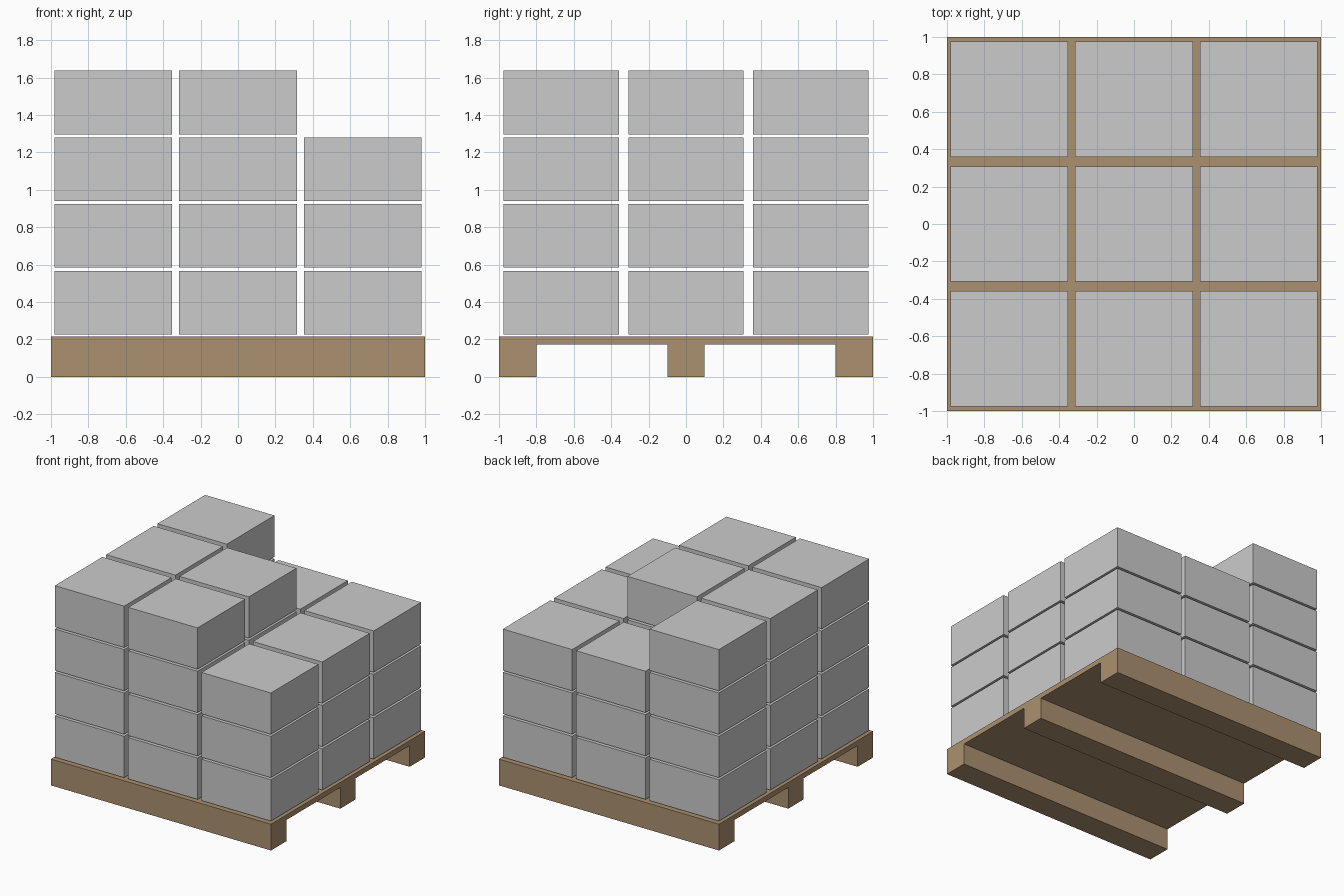
import bpy

if "Cube" in bpy.data.objects:
    bpy.data.objects.remove(bpy.data.objects["Cube"])

PITCH = 0.667                      # spacing of the box grid in x and y
BOX = (0.63, 0.617, 0.34)          # size of one box
BASE_Z, STEP_Z = 0.227, 0.3565     # bottom of first layer, layer spacing
# boxes per stack: rows from front to back, columns from left to right
STACKS = [(4, 4, 3),
          (4, 4, 3),
          (4, 3, 3)]


def mesh_object(name, verts, faces):
    mesh = bpy.data.meshes.new(name)
    mesh.from_pydata(verts, [], faces)
    obj = bpy.data.objects.new(name, mesh)
    bpy.context.collection.objects.link(obj)
    return obj


def extrude_x(name, profile, x0, x1):
    """Prism along x from a counter-clockwise (y, z) profile."""
    n = len(profile)
    verts = [(x, y, z) for x in (x0, x1) for y, z in profile]
    faces = [tuple(reversed(range(n))), tuple(range(n, 2 * n))]
    faces += [(i, (i + 1) % n, (i + 1) % n + n, i + n) for i in range(n)]
    return mesh_object(name, verts, faces)


# pallet: deck with three runners as one profile
TOP, UNDER = 0.216, 0.174
half = [(0.1, 0), (0.1, UNDER), (0.8, UNDER), (0.8, 0), (1, 0), (1, TOP)]
profile = half + [(-y, z) for y, z in reversed(half)]
pallet = extrude_x("pallet", profile, -1, 1)
wood = bpy.data.materials.new("wood")
wood.diffuse_color = (0.41, 0.28, 0.16, 1)
wood.use_nodes = True
wood.node_tree.nodes["Principled BSDF"].inputs["Base Color"].default_value = wood.diffuse_color
pallet.data.materials.append(wood)

# stacked boxes
w, d, h = BOX
rect = [(-d / 2, 0), (d / 2, 0), (d / 2, h), (-d / 2, h)]
box_proto = extrude_x("box", rect, -w / 2, w / 2)
box_mesh = box_proto.data
bpy.data.objects.remove(box_proto)

for row, counts in enumerate(STACKS):
    for col, count in enumerate(counts):
        for layer in range(count):
            box = bpy.data.objects.new(f"box_{row}_{col}_{layer}", box_mesh)
            box.location = ((col - 1) * PITCH, (row - 1) * PITCH,
                            BASE_Z + layer * STEP_Z)
            bpy.context.collection.objects.link(box)
